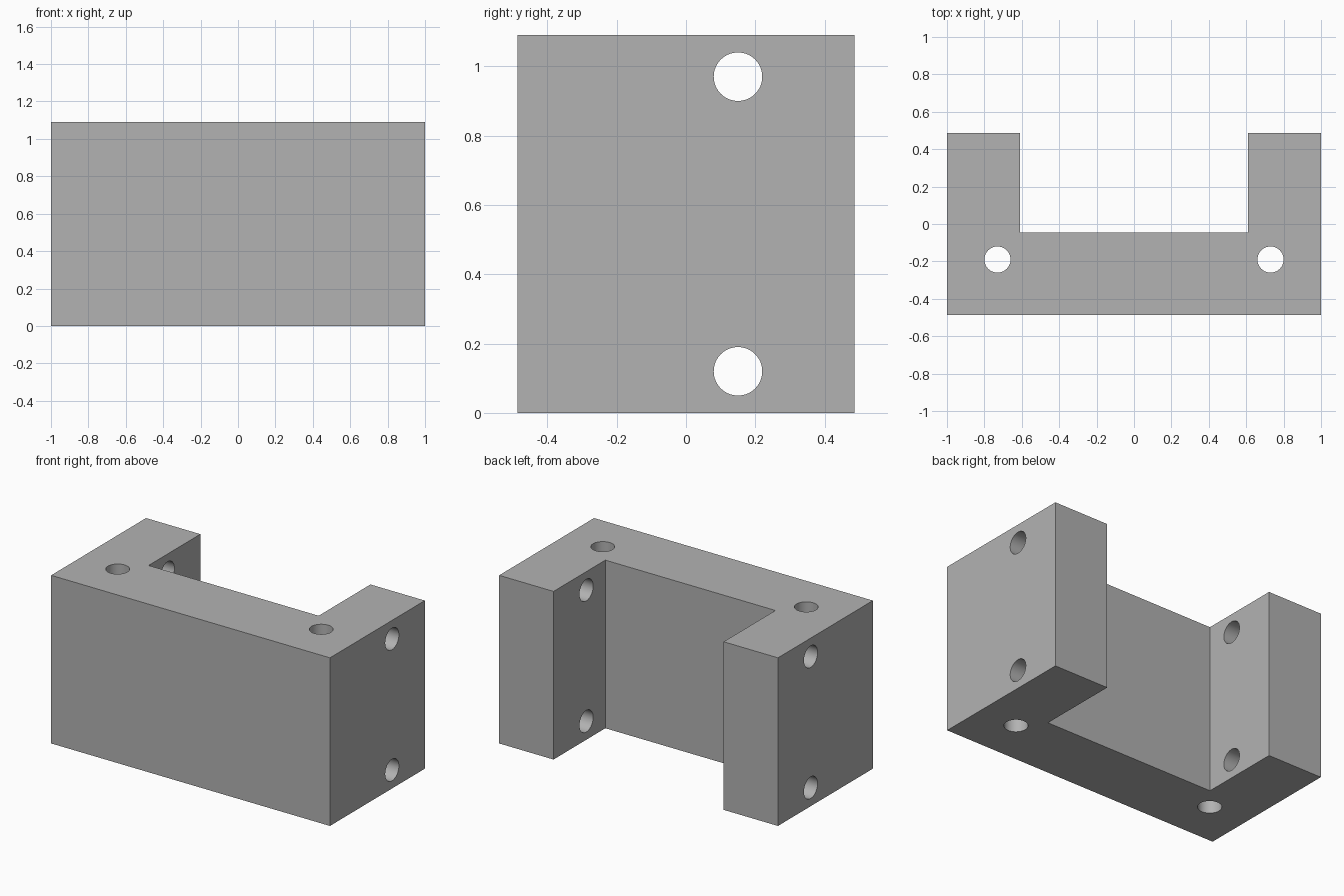
import bpy
import bmesh
from mathutils import Matrix, Vector

cube = bpy.data.objects.get("Cube")
if cube:
    bpy.data.objects.remove(cube, do_unlink=True)

HEIGHT = 1.09
HALF_DEPTH = 0.486
INNER_X = 0.61
WEB_Y = -0.045
HOLE_RADIUS = 0.07

grey = bpy.data.materials.new("plain grey")
grey.use_nodes = True
colour = (0.448, 0.448, 0.448, 1)
grey.diffuse_color = colour
grey.node_tree.nodes["Principled BSDF"].inputs["Base Color"].default_value = colour


def add_object(name, bm):
    bmesh.ops.recalc_face_normals(bm, faces=bm.faces)
    mesh = bpy.data.meshes.new(name)
    bm.to_mesh(mesh)
    bm.free()
    mesh.materials.append(grey)
    obj = bpy.data.objects.new(name, mesh)
    bpy.context.collection.objects.link(obj)
    return obj


def add_drill(bm, centre, axis, length):
    turn = Vector((0, 0, 1)).rotation_difference(Vector(axis)).to_matrix().to_4x4()
    bmesh.ops.create_cone(bm, cap_ends=True, segments=64, radius1=HOLE_RADIUS,
                          radius2=HOLE_RADIUS, depth=length,
                          matrix=Matrix.Translation(centre) @ turn)


# U-shaped bracket: half profile mirrored, then extruded upwards
half = [(1, -HALF_DEPTH), (1, HALF_DEPTH), (INNER_X, HALF_DEPTH), (INNER_X, WEB_Y)]
outline = half + [(-x, y) for x, y in reversed(half)]
bm = bmesh.new()
base = bm.faces.new([bm.verts.new((x, y, 0)) for x, y in outline])
top = bmesh.ops.extrude_face_region(bm, geom=[base], use_keep_orig=True)
bmesh.ops.translate(bm, vec=(0, 0, HEIGHT),
                    verts=[v for v in top["geom"] if isinstance(v, bmesh.types.BMVert)])
bracket = add_object("mounting_bracket", bm)

# Drills: vertical holes through the corners, cross holes through both arms
bm = bmesh.new()
for side in (-1, 1):
    add_drill(bm, (side * 0.73, -0.19, HEIGHT / 2), (0, 0, 1), HEIGHT + 0.2)
for z in (0.12, 0.97):
    add_drill(bm, (0, 0.15, z), (1, 0, 0), 2.2)
drills = add_object("hole_cutters", bm)
drills.hide_render = True

cut = bracket.modifiers.new("holes", "BOOLEAN")
cut.operation = "DIFFERENCE"
cut.solver = "EXACT"
cut.object = drills

# Apply the holes, drop the cutters, smooth only the hole walls
bpy.ops.object.select_all(action="DESELECT")
bpy.context.view_layer.objects.active = bracket
bracket.select_set(True)
bpy.ops.object.modifier_apply(modifier=cut.name)
bpy.data.objects.remove(drills, do_unlink=True)
bpy.ops.object.shade_smooth_by_angle()
